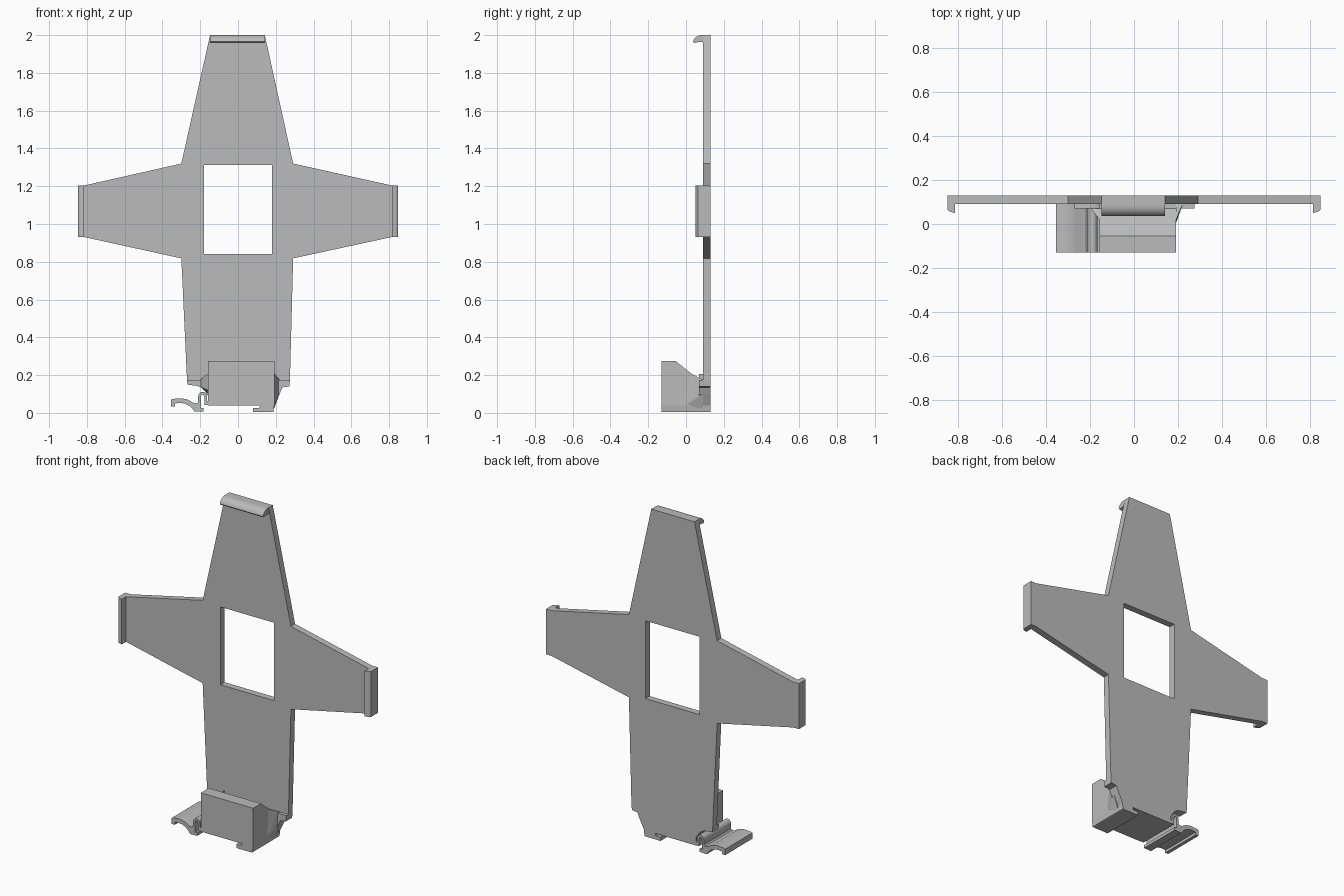
import bpy, bmesh, math
from mathutils import Vector

grey = bpy.data.materials.new("light grey plastic")
grey.diffuse_color = (0.5, 0.5, 0.5, 1)


def finish(bm, name, smooth=False):
    bmesh.ops.recalc_face_normals(bm, faces=bm.faces)
    me = bpy.data.meshes.new(name)
    bm.to_mesh(me)
    bm.free()
    me.materials.append(grey)
    ob = bpy.data.objects.new(name, me)
    bpy.context.collection.objects.link(ob)
    if smooth:
        bpy.ops.object.select_all(action='DESELECT')
        ob.select_set(True)
        bpy.context.view_layer.objects.active = ob
        bpy.ops.object.shade_smooth_by_angle(angle=math.radians(35))
    return ob


def prism(name, loops, axis, lo, hi, smooth=False):
    """Fill outlines (later loops are holes) and extrude along one axis."""
    bm = bmesh.new()
    edges = []
    for loop in loops:
        vs = []
        for a, b in loop:
            p = [a, b]
            p.insert(axis, lo)
            vs.append(bm.verts.new(p))
        edges += [bm.edges.new((vs[i - 1], vs[i])) for i in range(len(vs))]
    normal = Vector((0, 0, 0))
    normal[axis] = 1
    bmesh.ops.triangle_fill(bm, edges=edges, use_beauty=True, normal=normal)
    ext = bmesh.ops.extrude_face_region(bm, geom=bm.faces[:])
    moved = [g for g in ext["geom"] if isinstance(g, bmesh.types.BMVert)]
    bmesh.ops.translate(bm, verts=moved, vec=normal * (hi - lo))
    bmesh.ops.dissolve_limit(bm, angle_limit=0.01, verts=bm.verts, edges=bm.edges)
    return finish(bm, name, smooth)


def hull(name, pts):
    bm = bmesh.new()
    for p in pts:
        bm.verts.new(p)
    bmesh.ops.convex_hull(bm, input=bm.verts)
    return finish(bm, name)


def arc(cx, cz, rx, rz, a0, a1, n=8):
    return [(cx + rx * math.cos(math.radians(a0 + (a1 - a0) * i / n)),
             cz + rz * math.sin(math.radians(a0 + (a1 - a0) * i / n)))
            for i in range(n + 1)]


# Cross-shaped back plate with a rectangular window
outline = [(-0.148, 2), (0.142, 2), (0.292, 1.32), (0.81, 1.205), (0.848, 1.205),
           (0.848, 0.93), (0.81, 0.93), (0.292, 0.818), (0.275, 0.175),
           (0.272, 0.14), (0.235, 0.135), (0.22, 0.10), (0.19, 0.04), (-0.158, 0.04),
           (-0.158, 0.09)] + arc(-0.235, 0.085, 0.07, 0.06, 15, 90, 6) + [
           (-0.268, 0.15), (-0.27, 0.175), (-0.3, 0.818), (-0.81, 0.93),
           (-0.848, 0.93), (-0.848, 1.205), (-0.81, 1.205), (-0.3, 1.32)]
window = [(-0.18, 0.84), (0.18, 0.84), (0.18, 1.312), (-0.18, 1.312)]
prism("back_plate", [outline, window], 1, 0.09, 0.13)

# Hook on the top arm
prism("top_hook", [[(0.09, 2)] + arc(0.085, 1.96, 0.048, 0.04, 90, 172) +
                   [(0.045, 1.958), (0.065, 1.963), (0.09, 1.963)]],
      0, -0.148, 0.142, True)

# Hooks on the side arms
for side, name in ((-1, "left_hook"), (1, "right_hook")):
    prism(name, [[(side * x, y) for x, y in
                  ((0.848, 0.09), (0.848, 0.064), (0.838, 0.056), (0.815, 0.05),
                   (0.815, 0.09))]], 2, 0.93, 1.205)

# Clamp block with a sloping top
prism("clamp_block", [[(-0.13, 0.04), (-0.13, 0.275), (-0.055, 0.275),
                       (0.07, 0.175), (0.09, 0.175), (0.09, 0.04)]], 0, -0.158, 0.192)

# Fixed rail lip under the right side
prism("rail_lip", [[(0.192, 0.04), (0.187, 0.006), (0.18, 0.004), (0.08, 0.004),
                    (0.08, 0.027), (0.112, 0.027), (0.118, 0.04)]], 1, -0.13, 0.13)

# Ledges beside the block and flared gussets
prism("right_ledge", [[(0.19, 0.175), (0.275, 0.175), (0.272, 0.14), (0.235, 0.135),
                       (0.22, 0.10), (0.19, 0.06)]], 1, 0.07, 0.09)
prism("left_ledge", [[(-0.155, 0.205), (-0.17, 0.188), (-0.2, 0.175), (-0.27, 0.175),
                      (-0.268, 0.15)] + arc(-0.235, 0.085, 0.07, 0.06, 90, 15, 6) +
                     [(-0.155, 0.09)]], 1, 0.07, 0.09, True)
hull("right_gusset", [(0.19, 0.015, 0.215), (0.19, 0.0, 0.04), (0.215, 0.07, 0.178),
                      (0.22, 0.09, 0.175), (0.22, 0.09, 0.10), (0.215, 0.07, 0.11),
                      (0.19, 0.09, 0.02), (0.19, 0.09, 0.175)])
hull("left_gusset", [(-0.157, 0.02, 0.21), (-0.157, 0.02, 0.12), (-0.17, 0.05, 0.185),
                     (-0.17, 0.05, 0.12), (-0.2, 0.075, 0.175), (-0.2, 0.075, 0.138),
                     (-0.157, 0.075, 0.175), (-0.157, 0.075, 0.10)])

# Springy release latch: folded strip, rail foot and curled finger tab
latch = ([(-0.155, 0.042), (-0.178, 0.042), (-0.178, 0.085)] +
         arc(-0.188, 0.085, 0.009, 0.013, 0, 180, 6) +
         [(-0.197, 0.026), (-0.182, 0.026), (-0.182, 0.008), (-0.23, 0.006)] +
         [(-0.24, 0.02), (-0.258, 0.038), (-0.285, 0.05), (-0.31, 0.053),
          (-0.333, 0.05), (-0.333, 0.034), (-0.354, 0.034), (-0.354, 0.07),
          (-0.347, 0.074), (-0.3, 0.077), (-0.265, 0.07), (-0.235, 0.053),
          (-0.218, 0.05), (-0.211, 0.058), (-0.211, 0.085)] +
         arc(-0.188, 0.085, 0.023, 0.027, 180, 0, 8) +
         [(-0.165, 0.062), (-0.155, 0.062)])
prism("release_latch", [latch], 1, -0.13, 0.13, True)
